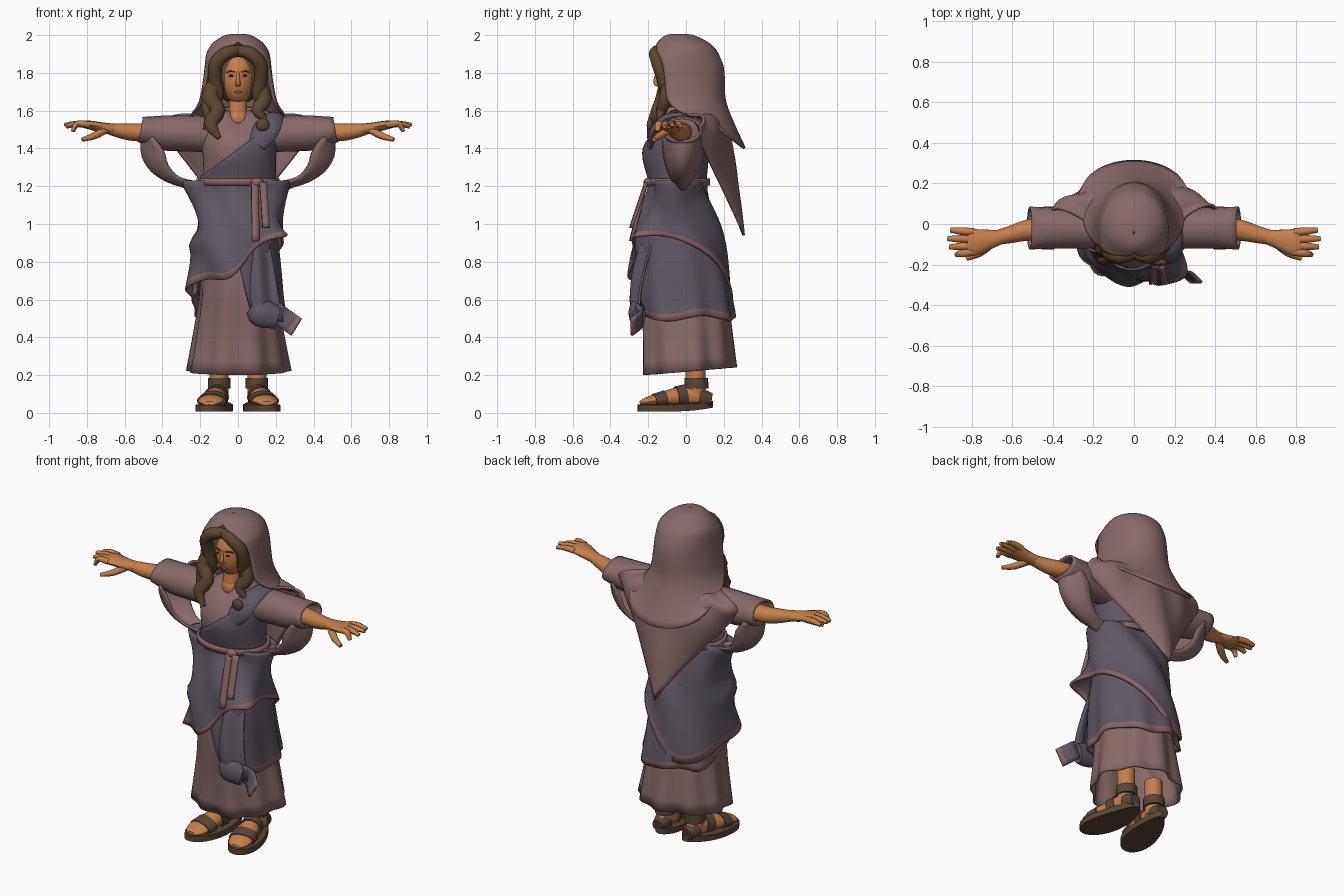
import bpy, bmesh
from math import sin, cos, pi, radians, exp
from mathutils import Vector

cube = bpy.data.objects.get("Cube")
if cube:
    bpy.data.objects.remove(cube, do_unlink=True)


def material(name, r, g, b):
    m = bpy.data.materials.new(name)
    m.use_nodes = True
    m.diffuse_color = (r, g, b, 1)
    node = next(n for n in m.node_tree.nodes if n.type == "BSDF_PRINCIPLED")
    node.inputs["Base Color"].default_value = (r, g, b, 1)
    node.inputs["Roughness"].default_value = 0.9
    return m


MAUVE = material("mauve cloth", .25, .14, .14)
BLUE = material("blue grey cloth", .11, .095, .122)
TRIM = material("rose trim", .25, .13, .125)
SKIN = material("skin", .56, .21, .07)
HAIR = material("brown hair", .11, .06, .028)
LEATHER = material("leather", .1, .06, .037)
LIPS = material("lips", .46, .15, .055)
DARK = material("dark eyes", .06, .03, .017)


def finish(bm, name, mats, thick=0):
    bmesh.ops.remove_doubles(bm, verts=bm.verts[:], dist=.0002)
    bmesh.ops.recalc_face_normals(bm, faces=bm.faces[:])
    for f in bm.faces:
        f.smooth = True
    me = bpy.data.meshes.new(name)
    bm.to_mesh(me)
    bm.free()
    me.set_sharp_from_angle(angle=radians(50))
    for m in mats:
        me.materials.append(m)
    ob = bpy.data.objects.new(name, me)
    bpy.context.scene.collection.objects.link(ob)
    if thick:
        mod = ob.modifiers.new("cloth thickness", "SOLIDIFY")
        mod.thickness = thick
        mod.offset = 0


def surface(name, fn, nu, nv, mats, closed=False, caps=False, thick=0, rule=None, plane=None):
    """Grid surface from fn(u, v); rule(u, v) picks the material slot."""
    bm = bmesh.new()
    cols = nu if closed else nu + 1
    grid = [[bm.verts.new(fn(i / nu, j / nv)) for i in range(cols)] for j in range(nv + 1)]
    for j in range(nv):
        for i in range(nu):
            k = (i + 1) % cols
            f = bm.faces.new((grid[j][i], grid[j][k], grid[j + 1][k], grid[j + 1][i]))
            if rule:
                f.material_index = rule((i + .5) / nu, (j + .5) / nv)
    if caps:
        bm.faces.new(grid[0])
        bm.faces.new(grid[-1])
    if plane:
        bmesh.ops.bisect_plane(bm, geom=bm.verts[:] + bm.edges[:] + bm.faces[:],
                               plane_co=plane[0], plane_no=plane[1], clear_outer=True)
    finish(bm, name, mats, thick)


def spline(rows, k=3):
    out = []
    for i in range(len(rows) - 1):
        near = [rows[min(max(i + d, 0), len(rows) - 1)] for d in (-1, 0, 1, 2)]
        for t in (j / k for j in range(k)):
            out.append(tuple(.5 * (2*b + (c - a)*t + (2*a - 5*b + 4*c - d)*t*t
                                   + (3*b - a - 3*c + d)*t**3) for a, b, c, d in zip(*near)))
    return out + [tuple(rows[-1])]


def tube(name, rows, mat, ref=(0, 0, 1), side=1, n=12, thick=0):
    """Oval tube through rows of x, y, z, half width, half height."""
    rows = spline(rows)
    pts = [Vector((r[0] * side, r[1], r[2])) for r in rows]
    last = len(pts) - 1

    def fn(u, v):
        i = round(v * last)
        tan = (pts[min(i + 1, last)] - pts[max(i - 1, 0)]).normalized()
        a = tan.cross(Vector(ref)).normalized()
        ang = 2 * pi * u
        return pts[i] + a * cos(ang) * rows[i][3] + a.cross(tan) * sin(ang) * rows[i][4]
    surface(name, fn, n, last, [mat], closed=True, caps=not thick, thick=thick)


def ellipsoid(name, centre, size, mat):
    bm = bmesh.new()
    bmesh.ops.create_uvsphere(bm, u_segments=20, v_segments=14, radius=1)
    for v in bm.verts:
        v.co = Vector(c + s * p for c, s, p in zip(centre, size, v.co))
    finish(bm, name, [mat])


def bump(x, centre, width):
    return exp(-((x - centre) / width) ** 2)


# Body outline: height, half width, front y, back y
BODY = spline([(1.6, .06, -.1, .03), (1.57, .13, -.12, .08), (1.5, .185, -.165, .11),
               (1.42, .19, -.205, .11), (1.34, .18, -.21, .1), (1.2, .185, -.175, .09),
               (1.1, .2, -.205, .12), (.98, .19, -.245, .155), (.8, .205, -.26, .185),
               (.6, .215, -.255, .22), (.48, .23, -.235, .235), (.2, .265, -.215, .25)])


def body(z, a, off=0.):
    for p, q in zip(BODY, BODY[1:]):
        if z >= q[0]:
            break
    t = min(max((p[0] - z) / (p[0] - q[0]), 0), 1)
    w, f, b = (p[k] + (q[k] - p[k]) * t for k in (1, 2, 3))
    return Vector(((w + off) * cos(a), (f + b) / 2 + ((b - f) / 2 + off) * sin(a), z))


# Robe: skirt and bodice
def skirt(u, v):
    a = 2 * pi * u
    p = body(.9 - .68 * v, a, -.02 + (.012 * sin(9 * a) + .008 * sin(5 * a + 1)) * v + .02 * v * v)
    p.z += .02 * sin(a) * v
    return p


def bodice(off):
    def fn(u, v):
        a = 2 * pi * u
        p = body(1.6 - .39 * v, a, off)
        p.z -= .07 * max(0, -sin(a)) ** 8 * (1 - v) ** 6
        return p
    return fn


surface("skirt", skirt, 72, 10, [MAUVE], closed=True, thick=.012)
surface("bodice", bodice(0), 40, 16, [MAUVE], closed=True, thick=.01)
surface("chest_shawl", bodice(.014), 40, 16, [BLUE], closed=True, thick=.012,
        plane=((-.17, 0, 1.27), (-.74, 0, 1)))


# Two tiers of wrapped cloth, each with a trimmed hem
def upper_wrap(u, v):
    a = 2 * pi * u
    hem = (.77 + .17 * cos(a + radians(30)) - .115 * bump(a, radians(262), .5)
           - .08 * bump(a, radians(110), .6))
    z = 1.23 + (hem - 1.23) * v
    flap = .1 * bump(a, radians(322), .28) + .035 * bump(a, radians(205), .35)
    folds = .011 * sin(5 * a + 14 * z) + .04 * bump(z, .9, .05) * bump(a, radians(195), .5)
    hips = .085 * abs(cos(a)) ** 5 * bump(z, 1.23, .1)
    return body(z, a, .01 + .025 * v + flap * v ** 3 + folds + hips)


def lower_wrap(u, v):
    deg = -102 + 30 * v + u * (302 - 30 * v)
    a = radians(deg)
    hem = .5 + .12 * max(0, (deg - 140) / 60) + .015 * sin(4 * a)
    return body(1 + (hem - 1) * v, a, .008 + .01 * v + .012 * sin(8 * a) * v)


def hem_rule(u, v):
    return int(v > .93)


surface("upper_wrap", upper_wrap, 72, 14, [BLUE, TRIM], closed=True, thick=.014, rule=hem_rule)
surface("lower_wrap", lower_wrap, 56, 14, [BLUE, TRIM], thick=.014, rule=hem_rule)

# Loose cloth tail at the front
surface("front_panel", lambda u, v: (.01 + .07 * v + .16 * u,
        -.235 - .05 * sin(pi * v * .7) + .014 * sin(9 * u + 2 * v) + .05 * u * u,
        .93 - .41 * v - .04 * u), 10, 8, [BLUE], thick=.012)
tube("rolled_tail", [(.08, -.25, .56, .03, .05), (.12, -.26, .53, .045, .075),
                     (.21, -.25, .505, .035, .06)], BLUE)
surface("tail_end", lambda u, v: (.17 + .11 * v + .055 * u, -.265 + .03 * sin(4 * v),
        .49 - .08 * v + .09 * u), 4, 6, [BLUE, TRIM], thick=.014, rule=lambda u, v: int(v > .8))

# Belt with knot and two hanging ends
surface("belt", lambda u, v: body(1.24 - .035 * v, 2 * pi * u, .03),
        40, 2, [TRIM], closed=True, thick=.016)
ellipsoid("belt_knot", (.1, -.2, 1.22), (.035, .025, .025), TRIM)
for name, x, drift, end in (("belt_end_long", .07, .005, .91), ("belt_end_short", .115, .015, .98)):
    def strip(u, v):
        z = 1.22 + (end - 1.22) * v
        return (x + drift * v + .038 * u, -.215 - .08 * v + .008 * u, z)
    surface(name, strip, 2, 8, [TRIM], thick=.014)

# Shoulder drape and brooch
tube("shoulder_drape", [(.1, -.185, 1.42, .02, .05), (.15, -.165, 1.5, .025, .07),
                        (.18, -.1, 1.56, .025, .06), (.19, 0, 1.575, .02, .05)], BLUE, ref=(1, 0, 0))
ellipsoid("brooch", (.13, -.19, 1.525), (.036, .018, .034), HAIR)


# Hood: height, half width, front y, back y, half opening angle, side lift
HOOD = spline([(2, .002, -.05, -.04, 0, 0), (1.995, .06, -.1, .03, 0, 0),
               (1.965, .115, -.14, .1, 0, 0), (1.93, .147, -.157, .145, 25, 0),
               (1.89, .163, -.14, .17, 56, 0), (1.83, .17, -.12, .193, 68, 0),
               (1.75, .18, -.11, .2, 72, 0), (1.65, .2, -.095, .205, 74, 0),
               (1.53, .24, -.02, .25, 80, .06), (1.4, .27, .13, .31, 90, .16)])


def hood(u, v):
    z, w, f, b, gap, lift = HOOD[round(v * (len(HOOD) - 1))]
    gap = max(gap, 0)
    a = radians(gap - 90 + u * (360 - 2 * gap))
    depth = (1 - sin(a)) / (1 + cos(radians(gap)))
    return (w * cos(a), b + (f - b) * depth, z + lift * (2 * u - 1) ** 2)


def cape(u, v):
    a = (u - .5) * pi
    s = abs(sin(a))
    top = Vector((.2 * sin(a), -.02 + .21 * cos(a), 1.62 - .05 * s * s))
    hem = Vector((.4 * sin(a), .05 + .255 * (1 - s) ** 1.1, .94 + .55 * s ** .9))
    p = top.lerp(hem, v)
    bulge = 4 * v * (1 - v)
    p.x *= 1 + .16 * bulge
    p.y += bulge * (.012 + .05 * s + .01 * sin(9 * a))
    p.z += bulge * (.03 * s + .008 * cos(12 * a) * s)
    return p


surface("hood", hood, 40, len(HOOD) - 1, [MAUVE], thick=.014)
surface("back_cape", cape, 36, 14, [MAUVE], thick=.014)

# Head, face and neck
ellipsoid("head", (0, -.065, 1.77), (.085, .09, .135), SKIN)
tube("neck", [(0, -.06, 1.48, .06, .05), (0, -.065, 1.58, .05, .048), (0, -.05, 1.7, .046, .046)],
     SKIN, ref=(0, 1, 0))
ellipsoid("upper_chest", (0, -.07, 1.56), (.055, .048, .06), SKIN)
tube("nose", [(0, -.147, 1.805, .007, .008), (0, -.162, 1.755, .012, .012),
              (0, -.15, 1.732, .012, .008)], SKIN, ref=(0, 1, 0))
ellipsoid("mouth", (0, -.139, 1.698), (.022, .007, .006), LIPS)
ellipsoid("hair_back", (0, -.03, 1.79), (.145, .1, .155), HAIR)

LOCKS = {
    "right_hair_lock": [(-.11, -.1, 1.76, .04, .04), (-.15, -.12, 1.67, .045, .04),
                        (-.105, -.15, 1.6, .04, .035), (-.145, -.175, 1.53, .038, .03),
                        (-.1, -.195, 1.455, .012, .012)],
    "right_back_lock": [(-.13, -.09, 1.72, .04, .03), (-.165, -.12, 1.64, .03, .03),
                        (-.16, -.15, 1.56, .02, .02), (-.18, -.165, 1.5, .008, .008)],
    "left_hair_lock": [(.11, -.09, 1.74, .04, .04), (.14, -.11, 1.66, .04, .035),
                       (.105, -.13, 1.6, .035, .03), (.15, -.14, 1.55, .01, .01)]}
for name, path in LOCKS.items():
    tube(name, path, HAIR, ref=(0, 1, 0))

# Mirrored parts
WING = spline([(.51, 1.45, .45, 1.46, .1), (.505, 1.36, .395, 1.39, .1), (.455, 1.28, .37, 1.31, .085),
               (.37, 1.225, .31, 1.245, .06), (.27, 1.19, .22, 1.22, .04), (.22, 1.15, .18, 1.17, .02)])


def wing(side):
    def fn(u, v):
        xo, zo, xi, zi, half = WING[round(v * (len(WING) - 1))]
        q = 2 * u - 1
        return (side * (xo + (xi - xo) * q * q), -.02 + half * q, zo + (zi - zo) * q * q)
    return fn


def sole(side):
    def fn(u, v):
        a = 2 * pi * u
        y = -.058 + .2 * sin(a)
        x = .12 - .17 * (y + .055) + .092 * cos(a) * (1 - .22 * sin(a))
        return (side * x, y, .008 + .035 * v + .02 * max(0, sin(a)) ** 2)
    return fn


FINGERS = (("little", -.04, -.03, .905, 1.52), ("ring", -.075, -.072, .92, 1.525),
           ("middle", -.108, -.113, .91, 1.515), ("index", -.138, -.152, .875, 1.49))
for side, tag in ((1, "left_"), (-1, "right_")):
    tube(tag + "sleeve", [(.1, -.02, 1.47, .09, .09), (.25, -.02, 1.48, .095, .09),
                          (.4, -.02, 1.482, .095, .086), (.515, -.02, 1.5, .1, .062)],
         MAUVE, side=side, n=20, thick=.012)
    ellipsoid(tag + "sleeve_lining", (side * .4, -.02, 1.482), (.02, .092, .083), MAUVE)
    surface(tag + "sleeve_drape", wing(side), 10, len(WING) - 1, [MAUVE, BLUE], thick=.012,
            rule=lambda u, v: int(v > .8))
    tube(tag + "arm", [(.38, -.02, 1.49, .055, .05), (.52, -.03, 1.485, .052, .048),
                       (.6, -.05, 1.49, .043, .042), (.68, -.068, 1.503, .036, .03)], SKIN, side=side)
    tube(tag + "palm", [(.66, -.065, 1.502, .036, .03), (.72, -.077, 1.51, .05, .028),
                        (.79, -.09, 1.525, .066, .023), (.82, -.09, 1.526, .06, .018)], SKIN, side=side)
    for name, y0, y1, tip, z in FINGERS:
        tube(tag + name + "_finger", [(.79, y0, 1.525, .019, .018), (.85, (y0 + y1) / 2, 1.53, .019, .017),
                                      (tip, y1, z, .012, .01)], SKIN, side=side, n=8)
    tube(tag + "thumb", [(.7, -.09, 1.5, .024, .022), (.76, -.14, 1.467, .021, .019),
                         (.825, -.17, 1.447, .012, .011)], SKIN, side=side, n=8)
    # Hair swept from the parting, brow and eye
    tube(tag + "hair_sweep", [(0, -.14, 1.915, .03, .03), (.06, -.16, 1.905, .036, .036),
                              (.115, -.145, 1.85, .038, .038), (.122, -.12, 1.77, .036, .036),
                              (.108, -.1, 1.69, .034, .034), (.12, -.09, 1.62, .02, .02)],
         HAIR, ref=(0, 1, 0), side=side)
    tube(tag + "brow", [(.015, -.15, 1.803, .004, .005), (.038, -.144, 1.81, .005, .006),
                        (.06, -.126, 1.803, .003, .003)], HAIR, side=side, n=6)
    ellipsoid(tag + "eye", (side * .034, -.146, 1.785), (.014, .006, .006), DARK)
    # Foot and sandal
    tube(tag + "foot", [(.1, .11, .08, .035, .035), (.105, .05, .09, .048, .055),
                        (.117, -.04, .085, .056, .052), (.137, -.14, .07, .07, .036),
                        (.148, -.21, .058, .062, .024), (.152, -.24, .05, .035, .012)], SKIN, side=side)
    tube(tag + "ankle", [(.102, .05, .08, .05, .052), (.1, .05, .3, .052, .052)], SKIN,
         ref=(0, 1, 0), side=side)
    surface(tag + "sole", sole(side), 28, 1, [LEATHER], closed=True, caps=True)
    tube(tag + "toe_strap", [(.13, -.11, .073, .076, .047), (.142, -.17, .063, .078, .038)],
         LEATHER, side=side, n=16)
    tube(tag + "instep_strap", [(.107, .0, .09, .06, .062), (.119, -.05, .083, .066, .058)],
         LEATHER, side=side, n=16)
    tube(tag + "ankle_strap", [(.1, .055, .13, .06, .064), (.1, .055, .185, .06, .062)], LEATHER,
         ref=(0, 1, 0), side=side, n=16)
    tube(tag + "heel_guard", [(.1, .135, .07, .035, .035), (.103, .07, .08, .055, .055)],
         LEATHER, side=side)
